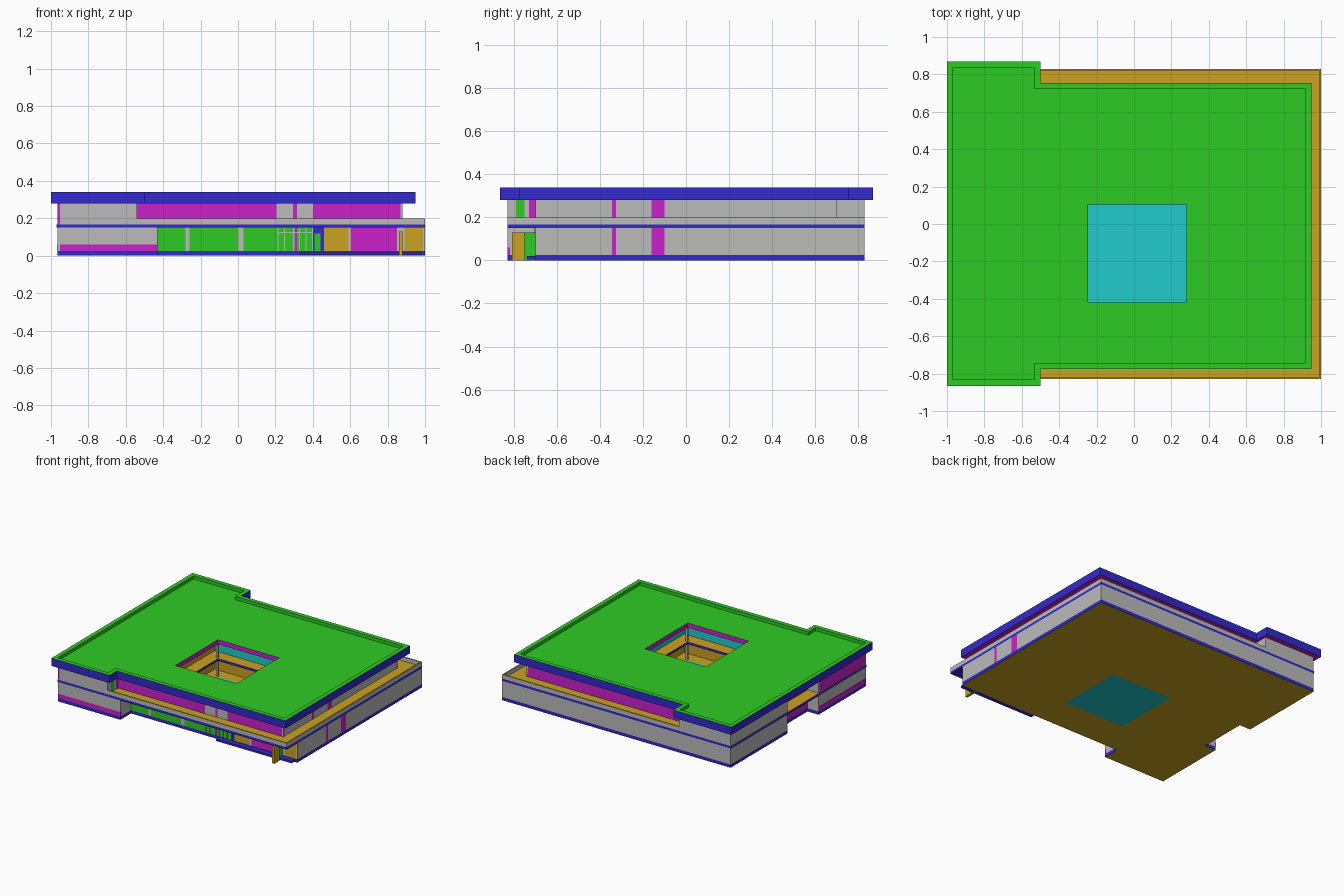
import bpy, bmesh

cube = bpy.data.objects.get("Cube")
if cube:
    bpy.data.objects.remove(cube, do_unlink=True)

# Flat colours
MATS = {}
for name, rgb in {
    "green": (0.027, 0.6, 0.017), "blue": (0.032, 0.023, 0.6),
    "magenta": (0.6, 0.015, 0.6), "orange": (0.6, 0.36, 0.015),
    "cyan": (0.015, 0.6, 0.6), "grey": (0.5, 0.5, 0.5),
}.items():
    m = bpy.data.materials.new(name)
    m.use_nodes = True
    m.diffuse_color = (*rgb, 1)
    m.node_tree.nodes["Principled BSDF"].inputs["Base Color"].default_value = (*rgb, 1)
    MATS[name] = m


def rect(x0, x1, y0, y1):
    return [(x0, y0), (x1, y0), (x1, y1), (x0, y1)]


def prism(name, outline, z0, z1, side, top=None, bottom=None, hole=None, hole_side=None):
    """Upright prism, optionally with a hole, coloured by face direction."""
    top, bottom, hole_side = top or side, bottom or side, hole_side or side
    bm = bmesh.new()
    hole_edges = set()
    for loop in (outline, hole or []):
        vs = [bm.verts.new((x, y, z0)) for x, y in loop]
        for i, v in enumerate(vs):
            bm.edges.new((v, vs[(i + 1) % len(vs)]))
    bmesh.ops.triangle_fill(bm, edges=bm.edges[:], use_beauty=True)
    ext = bmesh.ops.extrude_face_region(bm, geom=bm.faces[:], use_keep_orig=True)
    for v in ext["geom"]:
        if isinstance(v, bmesh.types.BMVert):
            v.co.z = z1
    bmesh.ops.recalc_face_normals(bm, faces=bm.faces[:])
    bm.normal_update()
    hole_edges = {(round(x, 3), round(y, 3)) for x, y in hole or []}
    used = list(dict.fromkeys((side, top, bottom, hole_side)))
    for f in bm.faces:
        inner = all((round(v.co.x, 3), round(v.co.y, 3)) in hole_edges for v in f.verts)
        c = hole_side if inner else side
        if f.normal.z > 0.5:
            c = top
        elif f.normal.z < -0.5:
            c = bottom
        f.material_index = used.index(c)
    me = bpy.data.meshes.new(name)
    bm.to_mesh(me)
    bm.free()
    for c in used:
        me.materials.append(MATS[c])
    ob = bpy.data.objects.new(name, me)
    bpy.context.collection.objects.link(ob)
    return ob


def box(name, x0, x1, y0, y1, z0, z1, mat, top=None):
    return prism(name, rect(x0, x1, y0, y1), z0, z1, mat, top)


# Storey heights and plan limits
G0, G1, U0, U1, TOP = 0.025, 0.15, 0.168, 0.28, 0.34
W, E, S, N = -0.965, 1.0, -0.83, 0.83
FRONT = -0.70
T = 0.012
court = rect(-0.245, 0.28, -0.42, 0.105)

# Ground slab, courtyard floor and entrance step
ground = [(W, S), (-0.43, S), (-0.43, FRONT), (E, FRONT), (E, N),
          (W, N), (W, 0.13), (-0.87, 0.13), (-0.87, -0.25), (W, -0.25)]
prism("ground_slab", ground, 0.0, G0, "blue", "orange", "orange", court)
prism("courtyard_floor", court, 0.0, G0, "cyan")
box("entrance_step", 0.33, 0.98, -0.74, FRONT, 0.004, 0.02, "blue")

# Upper floor slab
prism("upper_slab", rect(W - 0.005, E, S, N), G1, U0, "blue", "orange", "blue", court)

# Roof deck and its raised rim
def roof_plan(d):
    return [(-1 + d, -0.865 + d), (-0.5 - d, -0.865 + d), (-0.5 - d, -0.775 + d),
            (0.95 - d, -0.775 + d), (0.95 - d, 0.755 - d), (-0.5 - d, 0.755 - d),
            (-0.5 - d, 0.87 - d), (-1 + d, 0.87 - d)]

prism("roof_deck", roof_plan(0), U1, 0.315, "blue", "green", "magenta", court, "magenta")
prism("roof_rim", roof_plan(0), 0.315, TOP, "blue", "green", "green", roof_plan(0.033), "green")

# Terrace parapets
box("parapet_front", -0.54, E, S, S + 0.01, U0, 0.2, "grey", "orange")
box("parapet_back", -0.52, E, N - 0.01, N, U0, 0.2, "grey", "orange")
box("parapet_side", E - 0.01, E, S, N, U0, 0.2, "grey", "orange")

# Side walls, each storey split into panels with magenta strips
panels = [(FRONT, -0.345, "grey"), (-0.345, -0.325, "magenta"), (-0.325, -0.16, "grey"),
          (-0.16, -0.10, "magenta"), (-0.10, 0.70, "grey")]
for y0, y1, c in panels:
    box("lower_side_wall", E - T, E, y0, N if y1 == 0.70 else y1, G0, G1, c)
    box("upper_side_wall", 0.88 - T, 0.88, y0, y1, U0, U1, c)

# Back walls
box("lower_back_wall", W, E, N - T, N, G0, G1, "grey")
box("upper_back_wall", -0.52, 0.88, 0.70 - T, 0.70, U0, U1, "magenta")
box("upper_wing_back_wall", W, -0.52, N - T, N, U0, U1, "grey")
box("upper_wing_back_return", -0.52 - T, -0.52, 0.70, N, U0, U1, "grey")

# Wing walls on the long side, with the recessed bay
for z0, z1, tone in ((G0, G1, "grey"), (U0, U1, "magenta")):
    box("wing_wall_back", W, W + T, 0.13, N, z0, z1, "grey")
    box("wing_wall_front", W, W + T, S, -0.25, z0, z1, tone)
    box("recess_wall", -0.87, -0.87 + T, -0.25, 0.13, z0, z1, "magenta")
    for y in (-0.25 - T, 0.13):
        box("recess_return", W, -0.87, y, y + T, z0, z1, "grey")

# Wing front and its return walls
box("lower_wing_front", W, -0.43, S, S + T, 0.06, G1, "grey")
box("lower_wing_skirt", W, -0.43, S, S + T, G0, 0.06, "magenta")
box("lower_wing_side_skirt", W - 0.003, W, S, -0.25, G0, 0.06, "magenta")
box("lower_wing_return", -0.43 - T, -0.43, S, FRONT, G0, G1, "grey")
box("upper_wing_front", W, -0.54, S, S + T, U0, U1, "grey")
for y0, y1, c in ((S, -0.79, "grey"), (-0.79, -0.75, "green"),
                  (-0.75, -0.73, "grey"), (-0.73, FRONT, "magenta")):
    box("upper_wing_return", -0.54 - T, -0.54, y0, y1, U0, U1, c)


def facade(name, z0, z1, start, segments):
    """Row of front panels, each ending at the given x."""
    for end, c in segments:
        box(name, start, end, FRONT, FRONT + T, z0, z1, c)
        start = end


facade("lower_front_panel", G0, G1, -0.43, [
    (-0.28, "green"), (-0.26, "grey"), (0.0, "green"), (0.03, "grey"), (0.3, "green"),
    (0.315, "magenta"), (0.4, "green"), (0.46, "blue"), (0.59, "orange"), (0.605, "grey"),
    (0.85, "magenta"), (0.89, "grey"), (E, "orange")])
facade("upper_front_panel", U0, U1, -0.54, [
    (0.205, "magenta"), (0.295, "grey"), (0.315, "magenta"), (0.4, "grey"), (0.88, "magenta")])

# Window frames, door leaf and entrance fins
for x in (0.21, 0.245, 0.295, 0.325, 0.36, 0.395):
    box("window_mullion", x, x + 0.006, FRONT - 0.006, FRONT, G0, G1, "grey")
box("window_transom", 0.21, 0.4, FRONT - 0.006, FRONT, 0.122, 0.128, "grey")
box("door_leaf", 0.41, 0.44, FRONT - 0.006, FRONT, G0, 0.12, "green")
box("entrance_fin", 0.86, 0.88, -0.81, -0.75, 0.0, 0.13, "orange")
box("entrance_fin_panel", 0.86, 0.872, -0.75, FRONT, 0.0, 0.13, "green")

# Gallery walls set back round the courtyard, and corner posts
X0, X1, Y0, Y1 = -0.34, 0.375, -0.515, 0.2
for z0, z1, tone, west in ((G0, G1, "orange", "orange"), (U0, U1, "cyan", "orange")):
    box("gallery_wall_front", X0, X1, Y0 - T, Y0, z0, z1, tone)
    box("gallery_wall_back", X0, X1, Y1, Y1 + T, z0, z1, tone)
    box("gallery_wall_left", X1, X1 + T, Y0, Y1, z0, z1, tone)
    box("gallery_wall_right", X0 - T, X0, Y0, Y1, z0, z1, west)
    for x in (-0.265, 0.285):
        for y in (-0.44, 0.11):
            box("gallery_post", x, x + 0.015, y, y + 0.015, z0, z1, "grey")
